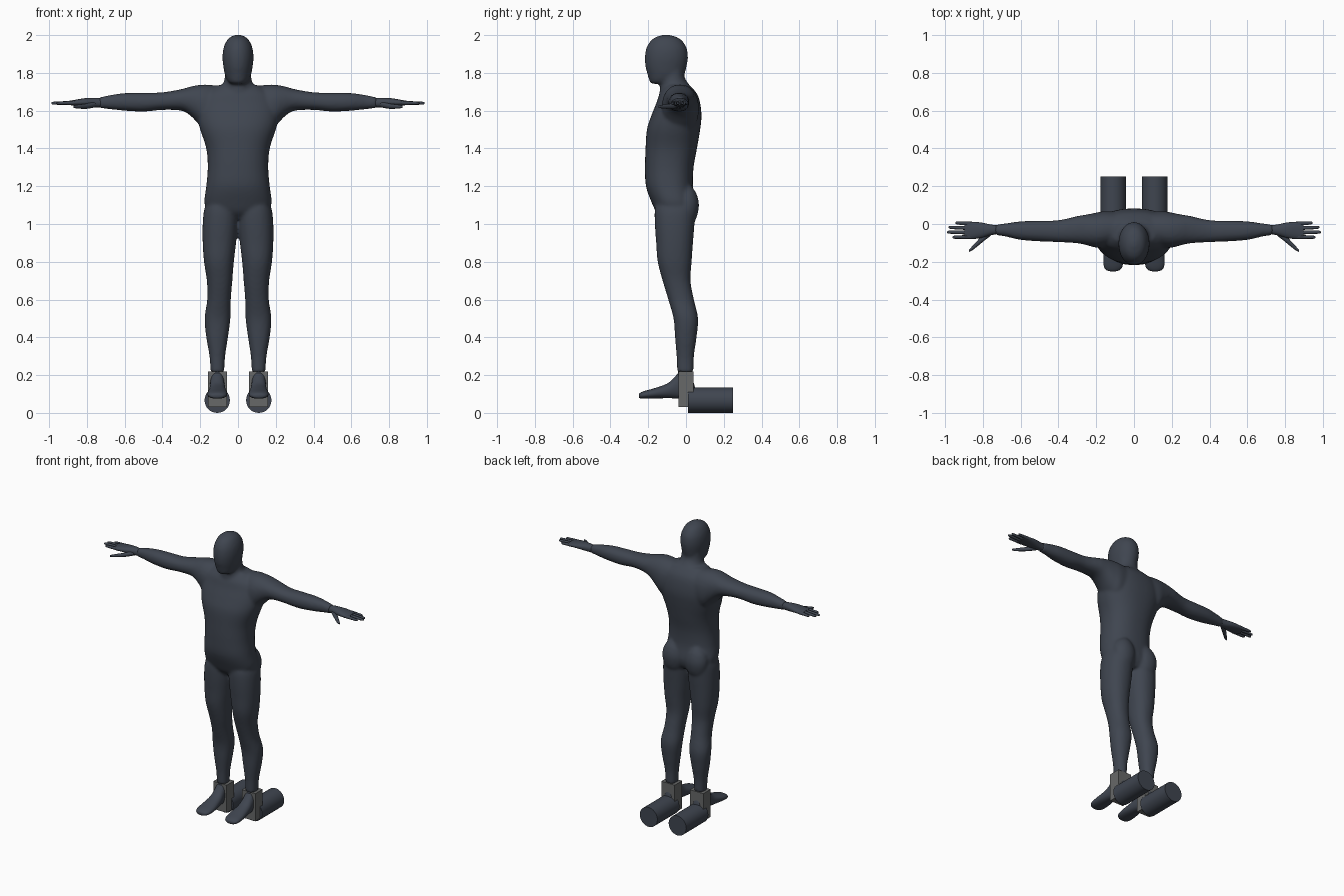
import bpy, bmesh, math


def material(name, rgb):
    m = bpy.data.materials.new(name)
    m.diffuse_color = (*rgb, 1)
    return m


SLATE = material("dark slate", (0.050, 0.060, 0.080))
GREY = material("mid grey", (0.135, 0.140, 0.140))


def smooth_rings(rings, steps=4):
    """Catmull-Rom interpolation between measured cross-sections."""
    out = []
    for i in range(len(rings) - 1):
        p0, p1, p2 = rings[max(i - 1, 0)], rings[i], rings[i + 1]
        p3 = rings[min(i + 2, len(rings) - 1)]
        for s in range(steps):
            t = s / steps
            out.append([0.5 * (2 * b + (c - a) * t + (2 * a - 5 * b + 4 * c - d) * t * t
                               + (3 * b - a - 3 * c + d) * t ** 3)
                        for a, b, c, d in zip(p0, p1, p2, p3)])
    out.append(list(rings[-1]))
    return out


def loft(bm, axis, rings, side=1, n=32, power=2.2, steps=4):
    """Skin rings (t, a0, a1, b0, b1) stacked along an axis."""
    prev = first = None
    for t, a0, a1, b0, b1 in smooth_rings(rings, steps):
        loop = []
        for k in range(n):
            c, s = math.cos(math.tau * k / n), math.sin(math.tau * k / n)
            a = (a0 + a1) / 2 + (a1 - a0) / 2 * math.copysign(abs(c) ** (2 / power), c)
            b = (b0 + b1) / 2 + (b1 - b0) / 2 * math.copysign(abs(s) ** (2 / power), s)
            x, y, z = {"x": (t, a, b), "y": (a, t, b), "z": (a, b, t)}[axis]
            loop.append(bm.verts.new((x * side, y, z)))
        if prev:
            for k in range(n):
                bm.faces.new((prev[k], prev[(k + 1) % n], loop[(k + 1) % n], loop[k]))
        else:
            first = loop
        prev = loop
    bm.faces.new(first[::-1])
    bm.faces.new(prev)


def finish(bm, name, mat, smooth=True):
    bmesh.ops.recalc_face_normals(bm, faces=bm.faces)
    me = bpy.data.meshes.new(name)
    bm.to_mesh(me)
    bm.free()
    me.materials.append(mat)
    ob = bpy.data.objects.new(name, me)
    bpy.context.collection.objects.link(ob)
    bpy.ops.object.select_all(action="DESELECT")
    ob.select_set(True)
    bpy.context.view_layer.objects.active = ob
    if smooth:
        bpy.ops.object.shade_smooth_by_angle(angle=math.radians(50))
    return ob


def sym(rows):
    """Rows (z, half width, front, back) to symmetric rings."""
    return [(z, -w, w, f, b) for z, w, f, b in rows]


# Cross-sections of the body
TORSO = sym([(1.03, .09, -.12, .02), (1.06, .15, -.155, .04), (1.11, .178, -.18, .05),
             (1.2, .168, -.212, .037), (1.3, .160, -.217, .04), (1.4, .168, -.214, .058),
             (1.5, .200, -.207, .075), (1.57, .215, -.185, .082), (1.64, .210, -.157, .075),
             (1.69, .180, -.14, .058), (1.735, .11, -.11, .02)])
NECK = sym([(1.6, .10, -.14, .05), (1.68, .10, -.14, .05), (1.735, .08, -.137, .018),
            (1.78, .070, -.13, -.008), (1.86, .065, -.12, -.005)])
HEAD = sym([(1.742, .034, -.182, -.12), (1.757, .054, -.194, -.06), (1.79, .069, -.203, -.012),
            (1.83, .077, -.214, .002), (1.88, .082, -.218, .010), (1.93, .077, -.210, .004),
            (1.97, .060, -.187, -.020), (1.99, .040, -.158, -.05), (2.002, .012, -.12, -.09)])
ARM = [(.05, -.10, .06, 1.50, 1.725), (.15, -.125, .068, 1.48, 1.737), (.20, -.125, .06, 1.52, 1.737),
       (.25, -.112, .05, 1.572, 1.728), (.30, -.102, .042, 1.60, 1.714), (.40, -.096, .02, 1.604, 1.697),
       (.50, -.092, .018, 1.595, 1.695), (.60, -.084, .014, 1.60, 1.693),
       (.68, -.066, .003, 1.608, 1.682), (.735, -.058, -.004, 1.614, 1.67)]
LEG = [(.215, .073, .145, -.047, .04), (.3, .068, .151, -.05, .042), (.4, .053, .168, -.058, .056),
       (.5, .040, .177, -.066, .064), (.6, .038, .163, -.094, .042), (.7, .030, .165, -.124, .024),
       (.8, .022, .180, -.15, .03), (.9, .010, .187, -.158, .037), (1.0, .001, .187, -.165, .045),
       (1.08, .002, .178, -.165, .05), (1.14, .02, .15, -.15, .04)]
BUTTOCK = [(1.0, .06, .11, 0, .03), (1.03, .025, .15, -.04, .055), (1.1, .010, .165, -.06, .069),
           (1.16, .025, .15, -.05, .056), (1.2, .06, .11, 0, .03)]

# Body: overlapping lofts fused into one smooth skin
bm = bmesh.new()
for rings in (TORSO, NECK, HEAD):
    loft(bm, "z", rings, n=48, power=2.3 if rings is TORSO else 2.05)
for s in (1, -1):
    loft(bm, "x", ARM, s)
    loft(bm, "z", LEG, s)
    loft(bm, "z", BUTTOCK, s, power=2)
body = finish(bm, "body", SLATE, False)
mod = body.modifiers.new("fuse", "REMESH")
mod.mode, mod.voxel_size, mod.use_smooth_shade = "VOXEL", 0.01, True
bpy.ops.object.modifier_apply(modifier=mod.name)
mod = body.modifiers.new("soften", "SMOOTH")
mod.factor, mod.iterations = 0.5, 5
bpy.ops.object.modifier_apply(modifier=mod.name)
body.data.materials.clear()
body.data.materials.append(SLATE)
bpy.ops.object.shade_smooth_by_angle(angle=math.radians(60))

PALM = [(.715, -.052, -.008, 1.618, 1.664), (.76, -.060, -.002, 1.618, 1.668),
        (.81, -.074, .008, 1.622, 1.666), (.86, -.080, .012, 1.626, 1.658),
        (.895, -.076, .010, 1.630, 1.652)]
THUMB = [(.755, -.060, -.025, 1.618, 1.650), (.80, -.095, -.060, 1.610, 1.638),
         (.845, -.132, -.106, 1.611, 1.632), (.872, -.148, -.136, 1.615, 1.627)]
FOOT = [(.05, .095, .12, .095, .12), (.04, .082, .135, .08, .16), (.01, .075, .145, .076, .205),
        (-.03, .073, .147, .076, .22), (-.06, .07, .149, .077, .19), (-.10, .065, .153, .078, .155),
        (-.17, .057, .161, .076, .130), (-.22, .060, .160, .075, .116), (-.243, .075, .147, .077, .106),
        (-.25, .095, .127, .083, .098)]

for s, label in ((1, "left"), (-1, "right")):
    # Hand with four fingers and a thumb
    bm = bmesh.new()
    loft(bm, "x", PALM, s, n=20)
    loft(bm, "x", THUMB, s, n=12, power=2)
    for y0, y1, tip in ((.001, .006, .945), (-.022, -.018, .98), (-.045, -.043, .988), (-.068, -.070, .96)):
        loft(bm, "x", [(.86, y0 - .011, y0 + .011, 1.630, 1.653),
                       ((.86 + tip) / 2, (y0 + y1) / 2 - .0095, (y0 + y1) / 2 + .0095, 1.631, 1.650),
                       (tip - .01, y1 - .008, y1 + .008, 1.632, 1.647),
                       (tip, y1 - .003, y1 + .003, 1.637, 1.643)], s, n=12, power=2)
    finish(bm, label + "_hand", SLATE)

    # Foot with ankle stub
    bm = bmesh.new()
    loft(bm, "y", FOOT, s, n=28)
    loft(bm, "z", [(.11, .08, .14, -.05, .04), (.18, .078, .142, -.046, .036),
                   (.24, .08, .14, -.04, .034)], s, n=24)
    finish(bm, label + "_foot", SLATE)

    # Ankle bracket
    bm = bmesh.new()
    bmesh.ops.create_cube(bm, size=1)
    for v in bm.verts:
        v.co = (s * .109 + v.co.x * .102, v.co.y * .08, .125 + v.co.z * .19)
    finish(bm, label + "_ankle_bracket", GREY, False)

    # Thruster cylinder behind the heel
    bpy.ops.mesh.primitive_cylinder_add(vertices=32, radius=.067, depth=.24,
                                        location=(s * .11, .13, .067), rotation=(math.pi / 2, 0, 0))
    thruster = bpy.context.object
    thruster.name = label + "_heel_cylinder"
    thruster.data.materials.append(SLATE)
    bpy.ops.object.shade_smooth_by_angle(angle=math.radians(40))
